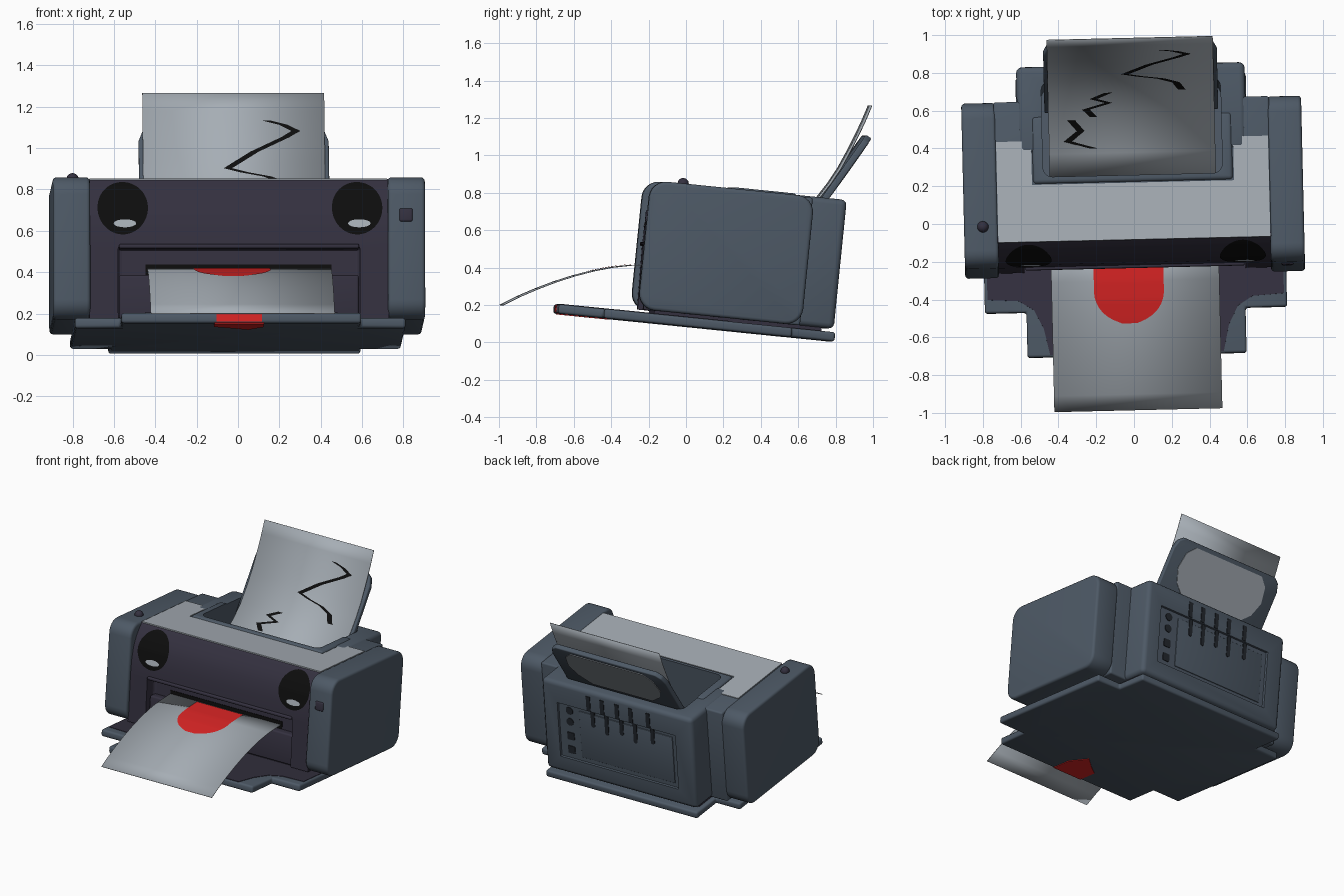
import bpy, bmesh, math
from mathutils import Matrix

old = bpy.data.objects.get("Cube")
if old:
    bpy.data.objects.remove(old)

# The whole machine leans back and is turned slightly
LEAN, TURN = math.radians(5.8), math.radians(1.35)
C, S = math.cos(LEAN), math.sin(LEAN)
POSE = Matrix.Rotation(TURN, 4, 'Z') @ Matrix.Rotation(-LEAN, 4, 'X')
made = []


def material(name, r, g, b):
    m = bpy.data.materials.new(name)
    m.use_nodes = True
    m.diffuse_color = (r, g, b, 1)
    bsdf = m.node_tree.nodes["Principled BSDF"]
    bsdf.inputs["Base Color"].default_value = (r, g, b, 1)
    bsdf.inputs["Roughness"].default_value = 0.8
    return m


SLATE = material("slate blue", 0.075, 0.1, 0.132)
PLUM = material("dark plum", 0.034, 0.03, 0.05)
PAPER = material("paper grey", 0.38, 0.42, 0.46)
RED = material("red", 0.7, 0.018, 0.018)
BLACK = material("black", 0.004, 0.004, 0.004)
SHADE = material("deep slate", 0.016, 0.02, 0.026)


def loc(y, z):
    """Upright side position to leaning side position."""
    return y * C - z * S, y * S + z * C


def finish(name, bm, mat):
    bmesh.ops.recalc_face_normals(bm, faces=bm.faces)
    mesh = bpy.data.meshes.new(name)
    bm.to_mesh(mesh)
    bm.free()
    mesh.materials.append(mat)
    ob = bpy.data.objects.new(name, mesh)
    bpy.context.collection.objects.link(ob)
    ob.matrix_world = POSE
    made.append(ob)
    return ob


def along_x(a, b, c):
    return c, a, b


def along_y(a, b, c):
    return a, c, b


def along_z(a, b, c):
    return a, b, c


def prism(name, pts, lo, hi, mat, place=along_z, bevel=0.0):
    """Extrude an outline from lo to hi, rounding its sharp edges."""
    bm = bmesh.new()
    rings = [[bm.verts.new(place(a, b, c)) for a, b in pts] for c in (lo, hi)]
    for ring in rings:
        bm.faces.new(ring)
    n = len(pts)
    for i in range(n):
        j = (i + 1) % n
        bm.faces.new((rings[0][i], rings[0][j], rings[1][j], rings[1][i]))
    bmesh.ops.recalc_face_normals(bm, faces=bm.faces)
    if bevel:
        sharp = [e for e in bm.edges if e.calc_face_angle() > 0.6]
        bmesh.ops.bevel(bm, geom=sharp, offset=bevel, segments=3, profile=0.5,
                        affect='EDGES', clamp_overlap=True)
    return finish(name, bm, mat)


def box(name, x, y, z, mat, bevel=0.0):
    pts = [(x[0], y[0]), (x[1], y[0]), (x[1], y[1]), (x[0], y[1])]
    return prism(name, pts, z[0], z[1], mat, along_z, bevel)


def mirrored(half):
    return half + [(-a, b) for a, b in reversed(half)]


def round_rect(x0, x1, y0, y1, r, n=7):
    pts = []
    corners = ((x1 - r, y1 - r), (x0 + r, y1 - r), (x0 + r, y0 + r), (x1 - r, y0 + r))
    for k, (cx, cy) in enumerate(corners):
        for i in range(n):
            t = math.pi / 2 * (k + i / (n - 1))
            pts.append((cx + r * math.cos(t), cy + r * math.sin(t)))
    return pts


def disc(cx, cy, r, n=16):
    return [(cx + r * math.cos(2 * math.pi * i / n), cy + r * math.sin(2 * math.pi * i / n))
            for i in range(n)]


def band(name, rows, surface, mat, thick=0.0):
    """Strip of quads: rows are (position, left, right) on a surface."""
    bm = bmesh.new()
    prev = None
    for t, x0, x1 in rows:
        y, z = surface(t)
        pair = bm.verts.new((x0, y, z)), bm.verts.new((x1, y, z))
        if prev:
            bm.faces.new((prev[0], prev[1], pair[1], pair[0]))
        prev = pair
    ob = finish(name, bm, mat)
    if thick:
        mod = ob.modifiers.new("thickness", 'SOLIDIFY')
        mod.thickness, mod.offset = thick, 0
    return ob


def lerp(pts, t):
    """Read a list of (key, value) pairs at t."""
    for (a, p), (b, q) in zip(pts, pts[1:]):
        if t <= b:
            break
    return p + (q - p) * (t - a) / (b - a)


def carve(cutter, *targets):
    cutter.hide_render = True
    cutter.hide_viewport = True
    cutter.display_type = 'WIRE'
    made.remove(cutter)
    for ob in targets:
        mod = ob.modifiers.new("cut", 'BOOLEAN')
        mod.object, mod.operation, mod.solver = cutter, 'DIFFERENCE', 'EXACT'


# Base tray with stepped outline, and its dark top
prism("base_tray", mirrored([(0.58, -0.71), (0.58, -0.47), (0.8, -0.47), (0.8, 0.54),
                             (0.61, 0.54), (0.61, 0.775)]), 0.083, 0.133, SLATE, bevel=0.014)
prism("tray_inlay", mirrored([(0.46, -0.7), (0.49, -0.56), (0.54, -0.46), (0.62, -0.41),
                              (0.785, -0.4), (0.785, 0.2)]), 0.13, 0.136, PLUM)
box("base_neck", (-0.58, 0.58), (-0.2, 0.7), (0.12, 0.17), PLUM)
box("tray_front_mark", (-0.12, 0.1), (-0.714, -0.7), (0.09, 0.128), RED)
prism("tray_under_mark", [(-0.13, -0.705), (0.11, -0.705), (0.11, -0.55), (0.04, -0.42),
                          (-0.05, -0.5), (-0.13, -0.56)], 0.079, 0.085, RED)

# Rounded end caps
for side, name in ((1, "left_cap"), (-1, "right_cap")):
    x = sorted((side * 0.72, side * 0.9))
    prism(name, round_rect(-0.295, 0.585, 0.15, 0.842, 0.09), x[0], x[1], SLATE, along_x, 0.018)

# Main body and rear block with the paper hopper cut out
core = box("core", (-0.73, 0.73), (-0.16, 0.58), (0.15, 0.836), SLATE, 0.012)
rear = box("rear_block", (-0.605, 0.605), (0.3, 0.765), (0.15, 0.843), SLATE, 0.03)
rim = box("hopper_rim", (-0.53, 0.53), (0.14, 0.5), (0.7, 0.85), SLATE, 0.02)
carve(prism("hopper_cutter", round_rect(-0.475, 0.475, 0.175, 0.685, 0.05), 0.45, 1, SLATE),
      core, rear, rim)
carve(box("rear_panel_cutter", (-0.465, 0.485), (0.747, 0.9), (0.27, 0.685), SLATE), rear)

# Light top cover wrapping the hopper rim
prism("top_cover", mirrored([(0.72, -0.168), (0.72, 0.368), (0.535, 0.368), (0.535, 0.135)]),
      0.832, 0.841, PAPER)

# Dark face panel with curved top and outlet recess
FACE = [(0.15, -0.262), (0.5, -0.27), (0.6, -0.266), (0.69, -0.25), (0.75, -0.226),
        (0.8, -0.194), (0.838, -0.164)]
panel = prism("face_panel", [(v, w) for w, v in FACE] + [(-0.1, 0.83), (-0.1, 0.15)],
              -0.725, 0.725, PLUM, along_x)
carve(box("outlet_cutter", (-0.585, 0.585), (-0.5, -0.18), (0.1, 0.507), PLUM, 0.02), panel)
box("outlet_lip", (-0.58, 0.58), (-0.285, -0.17), (0.49, 0.512), PLUM, 0.008)
box("outlet_ledge", (-0.58, 0.58), (-0.235, -0.15), (0.15, 0.365), PLUM, 0.012)
box("outlet_slot", (-0.45, 0.45), (-0.184, -0.16), (0.367, 0.42), BLACK)


# Eyes and their glints follow the face curve
def on_face(offset):
    return lambda w: (lerp(FACE, w) - offset, w)


def oval(cx, cz, rx, rz, n=24):
    rows = []
    for i in range(n + 1):
        t = math.pi * i / n
        h = max(rx * math.sin(t), 0.001)
        rows.append((cz - rz * math.cos(t), cx - h, cx + h))
    return rows


for name, x in (("right_eye", -0.562), ("left_eye", 0.572)):
    band(name, oval(x, 0.69, 0.122, 0.132), on_face(0.004), BLACK)
    band(name + "_glint", oval(x + 0.01, 0.612, 0.055, 0.02, 8), on_face(0.008), PAPER)

# Button and knob
box("front_button", (0.775, 0.84), (-0.303, -0.28), (0.618, 0.683), PLUM, 0.01)
bm = bmesh.new()
bmesh.ops.create_uvsphere(bm, u_segments=20, v_segments=12, radius=0.03,
                          matrix=Matrix.Translation((-0.8, -0.082, 0.845)))
finish("top_knob", bm, PLUM)

# Printed sheet curling out of the front with a round-ended red mark
OUT = [(-0.985, 0.2), (-0.9, 0.243), (-0.8, 0.286), (-0.7, 0.324), (-0.6, 0.356),
       (-0.5, 0.382), (-0.4, 0.401), (-0.3, 0.412), (-0.15, 0.415)]


def on_out(lift):
    return lambda y: loc(y, lerp(OUT, y) + lift)


band("printed_sheet", [(y, -0.445, 0.445) for y, z in OUT], on_out(0), PAPER, 0.004)
tongue = []
for i in range(19):
    y = -0.525 + 0.36 * i / 18
    k = min((y + 0.525) / 0.17, 1)
    h = max(0.185 * math.sqrt(1 - (1 - k) ** 2), 0.04)
    tongue.append((y, -0.035 - h, -0.035 + h))
band("red_mark", tongue, on_out(0.006), RED)

# Feed sheet rising from the hopper
FEED = [(0.5, 0.26), (0.545, 0.38), (0.6, 0.49), (0.68, 0.606), (0.765, 0.7), (0.85, 0.766),
        (0.93, 0.82), (1.02, 0.869), (1.1, 0.91), (1.18, 0.948), (1.265, 0.984)]


def on_feed(lift):
    return lambda z: loc(lerp(FEED, z) - lift, z + lift * 0.5)


band("feed_sheet", [(z, -0.44, 0.44) for z, y in FEED], on_feed(0), PAPER, 0.004)

# Ink scribbles on the feed sheet
SCRIBBLES = [[(1.13, 0.16), (1.11, 0.24), (1.08, 0.3), (1.05, 0.25), (0.98, 0.1), (0.9, -0.03),
              (0.88, 0.05), (0.86, 0.16), (0.83, 0.24), (0.78, 0.27)],
             [(0.77, -0.12), (0.74, -0.2), (0.72, -0.12), (0.69, -0.24), (0.66, -0.2)],
             [(0.65, -0.32), (0.61, -0.27), (0.58, -0.34), (0.56, -0.2)]]
for i, path in enumerate(SCRIBBLES):
    band(f"scribble_{i + 1}", [(z, x - 0.02, x + 0.02) for z, x in reversed(path)],
         on_feed(0.006), BLACK)


# Sloping paper support with a pale patch behind
def on_support(a, b, c):
    return (a, *loc(0.968 - 0.579 * b + 0.815 * c, 1.1 - 0.815 * b - 0.579 * c))


prism("paper_support", mirrored([(0.4, 0), (0.44, 0.03), (0.46, 0.09), (0.46, 0.62)]),
      -0.018, 0.018, SLATE, on_support, 0.008)
prism("support_patch", mirrored([(0.29, 0.03), (0.35, 0.09), (0.37, 0.2), (0.33, 0.3),
                                 (0.24, 0.38)]), 0.016, 0.022, PAPER, on_support)

# Rear panel insert, sockets and dark drips
box("rear_insert", (-0.43, 0.32), (0.74, 0.752), (0.3, 0.655), SLATE, 0.004)
for i, w in enumerate((0.635, 0.55, 0.44, 0.335)):
    shape = disc(0.4, w, 0.028) if i < 2 else round_rect(0.372, 0.428, w - 0.028, w + 0.028, 0.006, 3)
    prism(f"socket_{i + 1}", shape, 0.742, 0.752, SHADE, along_y)
for i, x in enumerate((0.23, 0.12, 0.0, -0.11, -0.25)):
    low = 0.56 - 0.03 * (i % 2)
    box(f"upper_drip_{i + 1}", (x - 0.016, x + 0.016), (0.76, 0.769), (0.69, 0.8), SHADE)
    prism(f"lower_drip_{i + 1}", round_rect(x - 0.036, x - 0.006, low, 0.685, 0.014, 4),
          0.748, 0.756, SHADE, along_y)

# Smooth the rounded surfaces, keep edges crisp
bpy.ops.object.select_all(action='DESELECT')
for ob in made:
    ob.select_set(True)
bpy.context.view_layer.objects.active = made[0]
bpy.ops.object.shade_smooth_by_angle(angle=math.radians(35))
